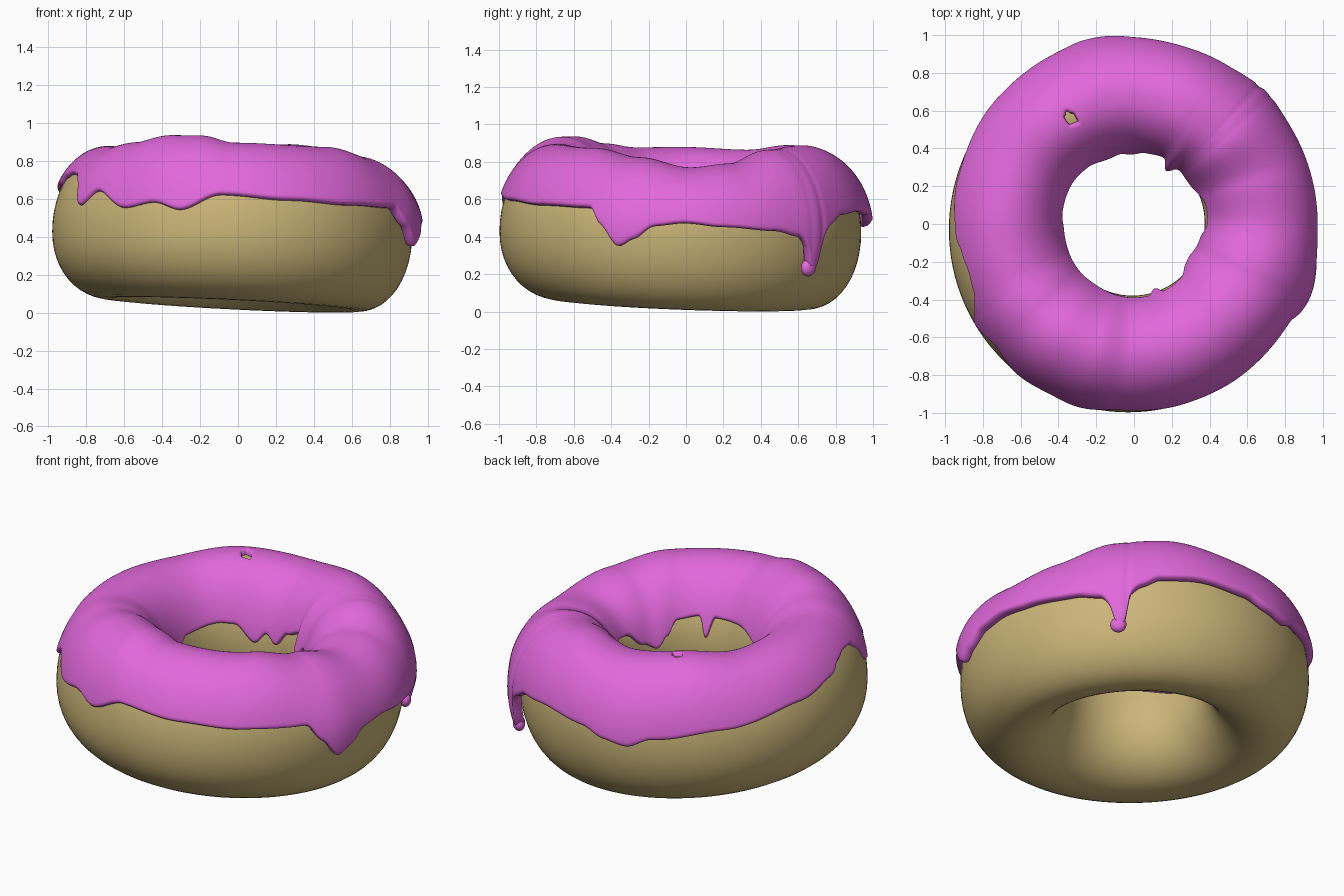
import bpy, bmesh, math
from mathutils import Vector

if "Cube" in bpy.data.objects:
    bpy.data.objects.remove(bpy.data.objects["Cube"])

# Periodic (angle in degrees, height) key points, angles measured from +x
CREST = [(3, .77), (20, .79), (42, .865), (65, .888), (90, .86), (125, .89), (150, .865),
         (180, .88), (202, .878), (220, .9), (240, .937), (255, .935), (270, .897),
         (315, .875), (340, .825)]
OUTER_EDGE = [(1, .47), (13, .45), (30, .43), (39, .40), (42, .34), (43.2, .23), (46.5, .23),
              (47.5, .4), (52, .46), (58, .51), (72, .53), (88, .51), (96, .47), (104, .45),
              (112, .5), (135, .55), (164, .62), (182, .67), (188, .71), (195, .73), (202, .72),
              (207, .67), (211, .56), (220, .64), (233, .55), (244, .58), (253, .54),
              (266, .62), (289, .59), (310, .565), (331, .55), (335, .46), (341, .35),
              (346, .39), (352, .455)]
INNER_EDGE = [(0, .58), (15, .59), (35, .5), (50, .55), (57, .42), (63, .6), (80, .56),
              (91, .48), (100, .53), (110, .47), (128, .57), (140, .58), (172, .56), (185, .51),
              (230, .58), (260, .62), (283, .62), (289, .5), (295, .62), (313, .6), (322, .52),
              (332, .46), (345, .5)]
ZC = .43


def lookup(keys, deg):
    deg = (deg - keys[0][0]) % 360 + keys[0][0]
    ring = keys + [(keys[0][0] + 360, keys[0][1])]
    for (a, u), (b, v) in zip(ring, ring[1:]):
        if a <= deg <= b:
            s = (deg - a) / (b - a)
            return u + (v - u) * s * s * (3 - 2 * s)


def bump(deg, centre, width):
    d = (deg - centre + 180) % 360 - 180
    return math.exp(-(d / width) ** 2)


def heights(deg):
    """Dough half heights above and below its widest line."""
    az = math.radians(deg)
    bottom = max(0, .042 - .033 * math.cos(az) - .025 * math.sin(az))
    return lookup(CREST, deg) - .03 - ZC, ZC - bottom


def surface(deg, t, off=0):
    """Point on the dough cross-section at angle t, pushed out by off."""
    az = math.radians(deg)
    c, s = math.cos(az), math.sin(az)
    up, down = heights(deg)
    inner = Vector((.382 * c - .008, .384 * s + .005))
    outer = Vector((.95 * c - .03, .967 * s - .03))
    p = inner.lerp(outer, (1 + math.cos(t)) / 2)
    st = math.sin(t)
    z = ZC + (up * st if st > 0 else -down * abs(st) ** .95)
    n = Vector((math.cos(t) / .29, st / .42)).normalized()
    return Vector((p.x + c * off * n.x, p.y + s * off * n.x, z + off * n.y))


def angle_at(deg, z):
    """Cross-section angle whose height is z."""
    up, down = heights(deg)
    if z >= ZC:
        return math.asin(min(1, (z - ZC) / up))
    return -math.asin(min(1, ((ZC - z) / down) ** (1 / .95)))


def material(name, rgb):
    m = bpy.data.materials.new(name)
    m.diffuse_color = (*rgb, 1)
    m.use_nodes = True
    m.node_tree.nodes["Principled BSDF"].inputs["Base Color"].default_value = m.diffuse_color
    return m


def make(name, rows, closed, mat):
    """Skin a ring of point rows into a smooth object."""
    bm = bmesh.new()
    vs = [[bm.verts.new(p) for p in row] for row in rows]
    n, m = len(vs), len(vs[0])
    for i in range(n):
        a, b = vs[i], vs[(i + 1) % n]
        for j in range(m if closed else m - 1):
            k = (j + 1) % m
            bm.faces.new((a[j], b[j], b[k], a[k])).smooth = True
    # small opening in the icing at the back left
    if not closed:
        gap = []
        for f in bm.faces:
            q = f.calc_center_median()
            dx, dy = q.x + .33, q.y - .56
            u, v = (dx - dy) * .707, (dx + dy) * .707
            if (u / .045) ** 2 + (v / .026) ** 2 < 1 and q.z > .6:
                gap.append(f)
        bmesh.ops.delete(bm, geom=gap, context='FACES')
    me = bpy.data.meshes.new(name)
    bm.to_mesh(me)
    bm.free()
    me.materials.append(mat)
    ob = bpy.data.objects.new(name, me)
    bpy.context.collection.objects.link(ob)
    return ob


dough_mat = material("dough_tan", (.60, .465, .19))
icing_mat = material("icing_pink", (.76, .14, .72))

# Dough ring
make("dough", [[surface(d * 3, math.tau * j / 48) for j in range(48)] for d in range(120)],
     True, dough_mat)

# Icing sheet, from its wavy outer edge over the crest to its inner edge
rows, steps = [], 44
for i in range(240):
    d = i * 1.5
    t0 = angle_at(d, lookup(OUTER_EDGE, d))
    t1 = math.pi - angle_at(d, lookup(INNER_EDGE, d))
    side = .042 + .022 * math.cos(math.radians(d - 45))
    drip = .025 * bump(d, 341, 9) + .015 * bump(d, 100, 12) + .012 * bump(d, 44, 6)
    inside = .026 + .03 * bump(d, 57, 5) + .015 * bump(d, 326, 10)
    row = []
    for j in range(steps + 1):
        t = t0 + (t1 - t0) * j / steps
        out, inn = max(0, math.cos(t)), max(0, -math.cos(t))
        off = .03 + (side - .03) * out + drip * out ** 5 + (inside - .03) * inn ** 2
        row.append(surface(d, t, off))
    rows.append(row)
icing = make("icing", rows, False, icing_mat)
sol = icing.modifiers.new("thickness", 'SOLIDIFY')
sol.thickness = .055
sol.offset = -1
sub = icing.modifiers.new("rounding", 'SUBSURF')
sub.levels = sub.render_levels = 1

# Rounded end of the long outer drip
bpy.ops.mesh.primitive_uv_sphere_add(segments=24, ring_count=16, radius=1,
                                     location=surface(44.2, angle_at(44.2, .245), .04),
                                     rotation=(0, 0, math.radians(44.2)))
end = bpy.context.object
end.name = "outer_drip_end"
end.scale = (.034, .045, .045)
end.data.materials.append(icing_mat)
bpy.ops.object.shade_smooth()
